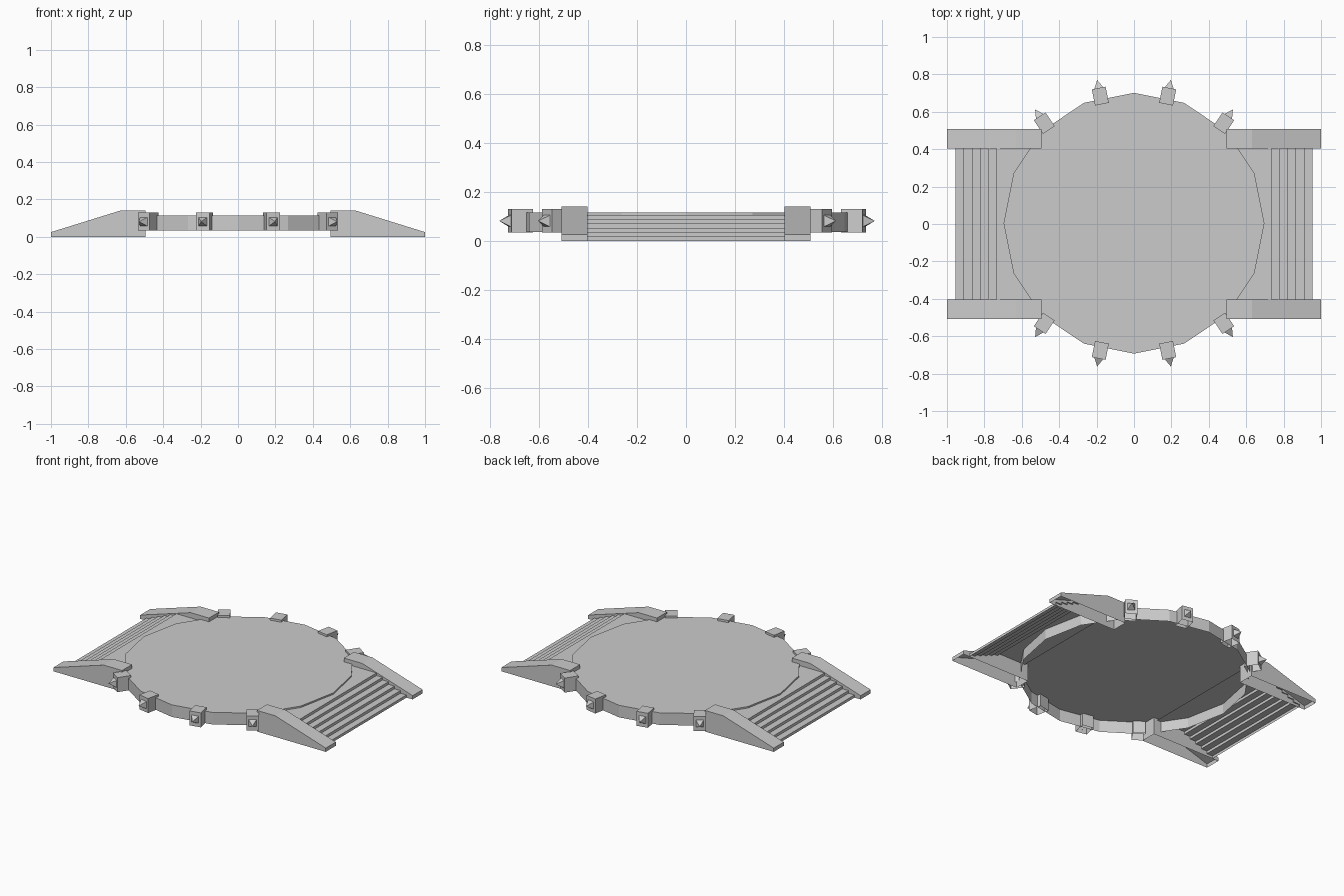
import bpy, bmesh, math
from mathutils import Matrix, Vector

cube = bpy.data.objects.get("Cube")
if cube:
    bpy.data.objects.remove(cube, do_unlink=True)

stone = bpy.data.materials.new("grey_stone")
stone.use_nodes = True
grey = (0.6, 0.6, 0.6, 1)
stone.diffuse_color = grey
stone.node_tree.nodes["Principled BSDF"].inputs["Base Color"].default_value = grey


def add_part(name, bm):
    mesh = bpy.data.meshes.new(name)
    bm.to_mesh(mesh)
    bm.free()
    mesh.materials.append(stone)
    obj = bpy.data.objects.new(name, mesh)
    bpy.context.collection.objects.link(obj)
    return obj


def open_bottom(bm):
    bm.normal_update()
    low = [f for f in bm.faces if f.normal.z < -0.9]
    bmesh.ops.delete(bm, geom=low, context='FACES_ONLY')


def extrude_y(profile, y0, y1, capped):
    """Sweep an (x, z) profile along y, as a solid or as an open sheet."""
    bm = bmesh.new()
    a = [bm.verts.new((x, y0, z)) for x, z in profile]
    b = [bm.verts.new((x, y1, z)) for x, z in profile]
    n = len(profile)
    for i in range(n if capped else n - 1):
        j = (i + 1) % n
        bm.faces.new((a[i], a[j], b[j], b[i]))
    if capped:
        bm.faces.new(a)
        bm.faces.new(b)
        bmesh.ops.recalc_face_normals(bm, faces=bm.faces)
        open_bottom(bm)
    else:
        bm.normal_update()
        if sum(f.normal.z for f in bm.faces) < 0:
            bmesh.ops.reverse_faces(bm, faces=bm.faces)
    return bm


# Round floor: sixteen-sided cap with a hanging rim
CENTRE_Y = 0.004
bm = bmesh.new()
bmesh.ops.create_cone(bm, cap_ends=True, segments=16, radius1=0.697, radius2=0.697,
                      depth=0.08, matrix=Matrix.Translation((0, CENTRE_Y, 0.075)))
open_bottom(bm)
add_part("arena_floor", bm)

# Stairs and sloping side rails at both ends
rise, run, steps = 0.0175, 0.044, 6
stair_profile = [(0.955, 0)]
for i in range(steps):
    x = 0.955 - i * run
    stair_profile += [(x, (i + 1) * rise), (x - run, (i + 1) * rise)]
stair_profile[-1] = (0.52, steps * rise)
rail_profile = [(0.495, 0), (1, 0), (1, 0.025), (0.63, 0.14), (0.495, 0.14)]

for side, sx in (("left", 1), ("right", -1)):
    stairs = [(sx * x, z) for x, z in stair_profile]
    rail = [(sx * x, z) for x, z in rail_profile]
    add_part(side + "_stairs", extrude_y(stairs, -0.41, 0.41, False))
    add_part(side + "_front_rail", extrude_y(rail, -0.508, -0.403, True))
    add_part(side + "_back_rail", extrude_y(rail, 0.403, 0.508, True))

# Spiked clamps around the rim
for end, sy in (("front", -1), ("back", 1)):
    for side, sx in (("left", 1), ("right", -1)):
        for kind, cx, cy, angle in (("inner", 0.18, 0.68, 78.75),
                                    ("outer", 0.48, 0.535, 56.25)):
            a = math.radians(angle)
            out = Vector((sx * math.cos(a), sy * math.sin(a), 0))
            turn = out.to_track_quat('Z', 'Y').to_matrix().to_4x4()
            centre = Vector((sx * cx, sy * cy + CENTRE_Y, 0.081))
            spin = Matrix.Rotation(math.atan2(out.y, out.x), 4, 'Z')
            bm = bmesh.new()
            bmesh.ops.create_cube(bm, size=1, matrix=Matrix.Translation(centre) @ spin
                                  @ Matrix.Diagonal((0.088, 0.075, 0.096, 1)))
            open_bottom(bm)
            add_part(f"{end}_{side}_{kind}_clamp", bm)
            bm = bmesh.new()
            bmesh.ops.create_cone(bm, cap_ends=True, segments=4, radius1=0.034, radius2=0,
                                  depth=0.045,
                                  matrix=Matrix.Translation(centre + out * 0.0655) @ turn
                                  @ Matrix.Rotation(math.pi / 4, 4, 'Z'))
            add_part(f"{end}_{side}_{kind}_spike", bm)
